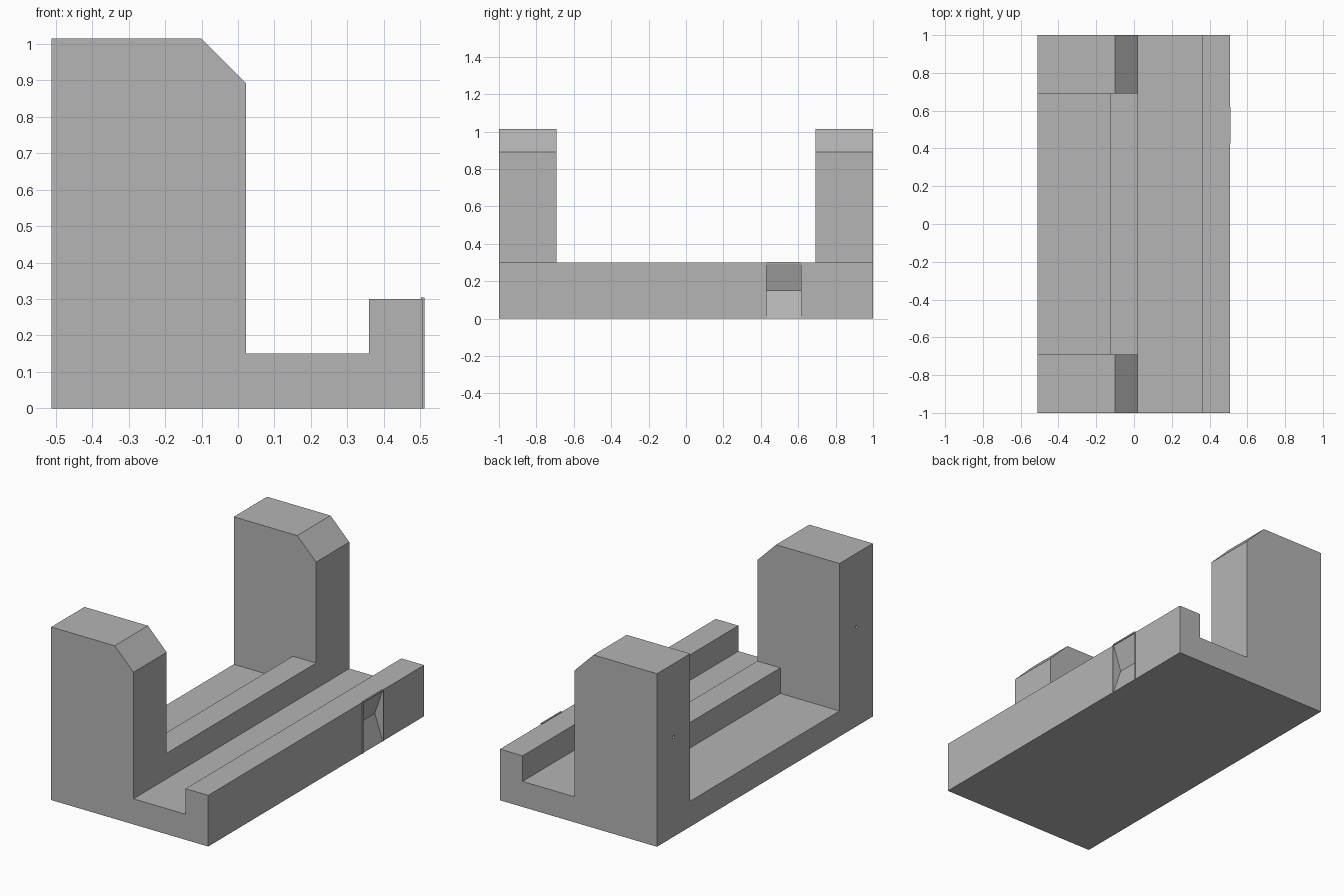
import bpy
import bmesh
import math

cube = bpy.data.objects.get("Cube")
if cube:
    bpy.data.objects.remove(cube, do_unlink=True)

grey = bpy.data.materials.new("plain_grey")
grey.use_nodes = True
grey.diffuse_color = (0.46, 0.46, 0.46, 1)
grey.node_tree.nodes["Principled BSDF"].inputs["Base Color"].default_value = grey.diffuse_color


def extrude(name, profile, y0, y1):
    """Extrude an x-z outline from y0 to y1."""
    bm = bmesh.new()
    face = bm.faces.new([bm.verts.new((x, y0, z)) for x, z in profile])
    moved = bmesh.ops.extrude_face_region(bm, geom=[face])["geom"]
    verts = [v for v in moved if isinstance(v, bmesh.types.BMVert)]
    bmesh.ops.translate(bm, verts=verts, vec=(0, y1 - y0, 0))
    bmesh.ops.recalc_face_normals(bm, faces=bm.faces)
    mesh = bpy.data.meshes.new(name)
    bm.to_mesh(mesh)
    bm.free()
    mesh.materials.append(grey)
    obj = bpy.data.objects.new(name, mesh)
    bpy.context.collection.objects.link(obj)
    return obj


def box(x0, x1, z0, z1):
    return [(x0, z0), (x1, z0), (x1, z1), (x0, z1)]


def cut(target, cutter):
    mod = target.modifiers.new("cut", "BOOLEAN")
    mod.operation = "DIFFERENCE"
    mod.solver = "EXACT"
    mod.object = cutter
    cutter.hide_render = True
    cutter.hide_viewport = True
    cutter.display_type = "WIRE"


back, front, lip_x = -0.512, 0.022, 0.36
edge, floor, lip_z, top = 0.507, 0.15, 0.3, 1.015
inner = 0.692

# Base with the raised lip along its right edge
base = extrude("base", [(back, 0), (edge, 0), (edge, lip_z), (lip_x, lip_z),
                        (lip_x, floor), (back, floor)], -1, 1)

# Rib between the posts
extrude("rib", box(-0.128, front, floor, lip_z), -inner, inner)

# End posts with a chamfered top and a pin hole in the back
post = [(back, floor), (front, floor), (front, 0.892), (-0.1, top), (back, top)]
for side, name in ((-1, "front"), (1, "back")):
    y0, y1 = sorted((side * inner, side))
    upright = extrude(name + "_post", post, y0, y1)
    bpy.ops.mesh.primitive_cylinder_add(vertices=12, radius=0.009, depth=0.08,
                                        location=(back, side * 0.846, 0.584),
                                        rotation=(0, math.pi / 2, 0))
    pin = bpy.context.object
    pin.name = name + "_pin_hole_cutter"
    pin.data.materials.append(grey)
    cut(upright, pin)

# Shallow folded notch in the lip, with a thin rim
y0, y1 = 0.43, 0.615
notch = extrude("notch_cutter", [(edge + 0.02, -0.06), (edge + 0.02, 0.36),
                                 (edge, lip_z - 0.004), (edge - 0.05, floor),
                                 (edge, 0.004)], y0, y1)
cut(base, notch)
rim = 0.004
extrude("notch_rim_top", box(edge - 0.004, 0.512, lip_z - rim, lip_z + rim), y0, y1)
for name, y in (("front", y0 - rim), ("back", y1)):
    extrude("notch_rim_" + name, box(edge, 0.512, 0, lip_z), y, y + rim)
